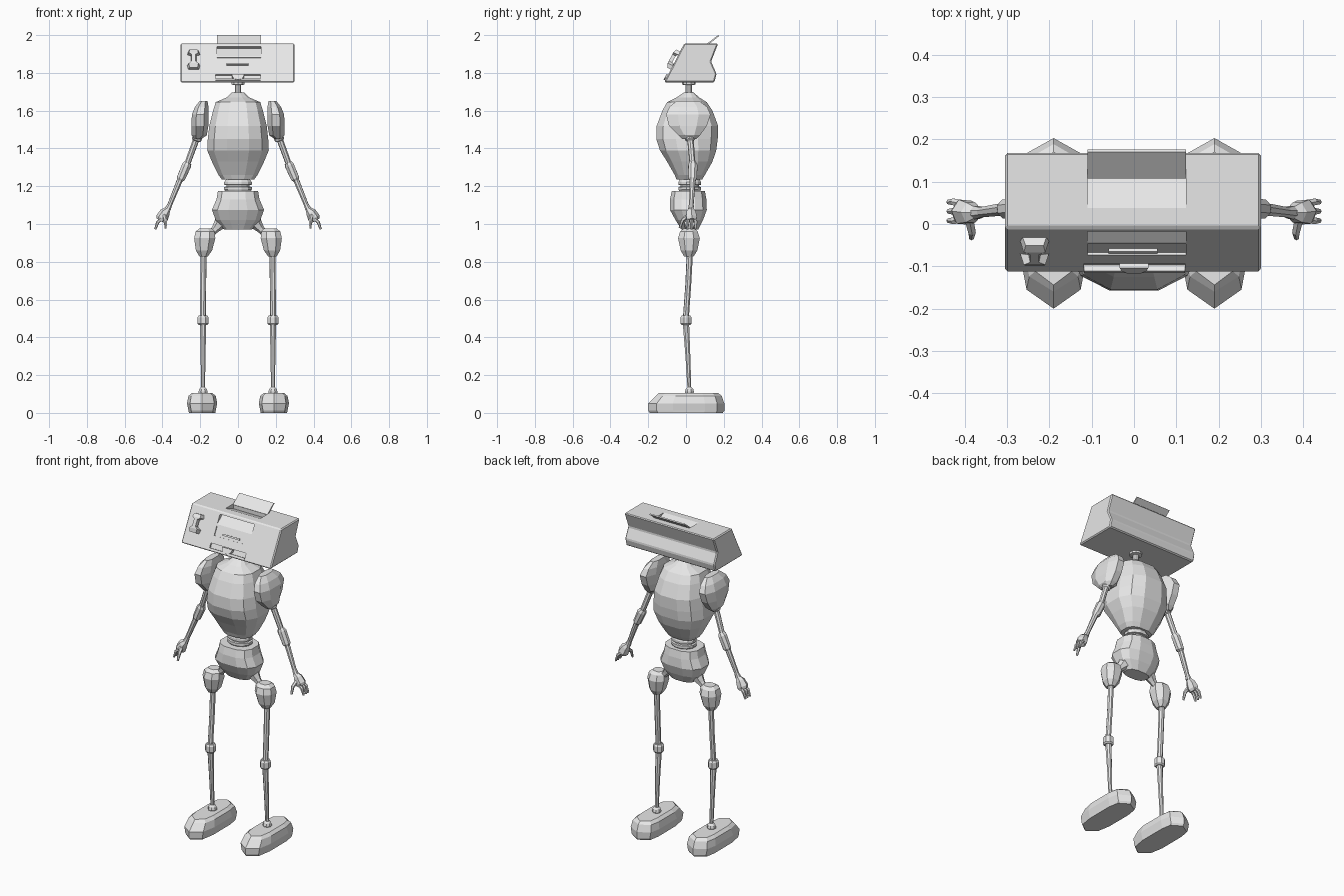
import bpy, bmesh, math
from mathutils import Vector

grey = bpy.data.materials.new("neutral_grey")
grey.diffuse_color = (0.8, 0.8, 0.8, 1)


def loft(name, rings, mirror=False, bevel=0):
    """Skin a list of equal-length rings and cap both ends."""
    bm = bmesh.new()
    vs = [[bm.verts.new(p) for p in r] for r in rings]
    n = len(vs[0])
    for a, b in zip(vs, vs[1:]):
        for i in range(n):
            j = (i + 1) % n
            bm.faces.new((a[i], a[j], b[j], b[i]))
    bm.faces.new(vs[0])
    bm.faces.new(vs[-1])
    bmesh.ops.recalc_face_normals(bm, faces=bm.faces[:])
    if bevel:
        bmesh.ops.bevel(bm, geom=bm.edges[:], offset=bevel, segments=1,
                        affect='EDGES', profile=0.5)
    me = bpy.data.meshes.new(name)
    bm.to_mesh(me)
    bm.free()
    me.materials.append(grey)
    ob = bpy.data.objects.new(name, me)
    bpy.context.collection.objects.link(ob)
    if mirror:
        ob.modifiers.new("mirror", 'MIRROR')
    return ob


def stack(name, rows, n=12, p=2.6, mirror=False):
    """Horizontal rounded rings: rows of (z, centre x, half width, y front, y back)."""
    ang = [math.tau * (i + 0.5) / n for i in range(n)]
    se = lambda v: math.copysign(abs(v) ** (2 / p), v)
    top = max(se(math.cos(a)) for a in ang)
    rings = [[Vector((cx + rx * se(math.cos(a)) / top,
                      (y0 + y1) / 2 + (y1 - y0) / 2 * se(math.sin(a)) / top, z))
              for a in ang] for z, cx, rx, y0, y1 in rows]
    return loft(name, rings, mirror)


def limb(name, rows, n=8, mirror=True):
    """Tube along points: rows of (x, y, z, radius)."""
    pts = [Vector(r[:3]) for r in rows]
    rings = []
    for i, (c, r) in enumerate(zip(pts, rows)):
        d = pts[min(i + 1, len(pts) - 1)] - pts[max(i - 1, 0)]
        q = d.to_track_quat('Z', 'Y')
        rings.append([c + q @ Vector((r[3] * math.cos(math.tau * (k + .5) / n),
                                      r[3] * math.sin(math.tau * (k + .5) / n), 0))
                      for k in range(n)])
    return loft(name, rings, mirror)


def prism(name, profile, x0, x1, bevel=0):
    """Extrude a (y, z) profile along x."""
    return loft(name, [[Vector((x, y, z)) for y, z in profile] for x in (x0, x1)],
                bevel=bevel)


def on_face(x, z, d):
    """Point on the sloping head front at height z, pushed out by d."""
    return Vector((x, -0.115 + (z - 1.75) * 0.512 - 0.89 * d, z + 0.456 * d))


def face_plate(name, x0, x1, z0, z1, d0, d1):
    return loft(name, [[on_face(x, z, d) for x, z in
                        ((x0, z0), (x1, z0), (x1, z1), (x0, z1))] for d in (d0, d1)])


def cut(target, cutter):
    cutter.hide_render = True
    cutter.hide_viewport = True
    m = target.modifiers.new("cut", 'BOOLEAN')
    m.operation = 'DIFFERENCE'
    m.solver = 'EXACT'
    m.object = cutter


# head: wedge box with a creased back
head = prism("head_box", [(-.115, 1.75), (-.01, 1.955), (.17, 1.955), (.133, 1.86),
                          (.162, 1.795), (.15, 1.75)], -.305, .30, bevel=.006)
# recesses: front display, panel under it, top tray, mouth opening
cut(head, prism("display_cutter", [(-.049, 1.885), (.005, 1.93), (-.06, 1.96),
                                   (-.1, 1.9)], -.11, .123))
cut(head, face_plate("panel_cutter", -.11, .123, 1.832, 1.882, -.006, .03))
cut(head, prism("tray_cutter", [(.035, 1.956), (.112, 1.925), (.112, 1.99),
                                (.035, 1.99)], -.11, .123))
cut(head, face_plate("mouth_cutter", -.118, .12, 1.768, 1.792, -.01, .03))
# raised flap, slot and mouth
prism("top_flap", [(.108, 1.952), (.115, 1.947), (.176, 1.995), (.17, 2.0)], -.11, .123)
face_plate("slot_plate", -.06, .055, 1.843, 1.852, -.008, .002)
face_plate("mouth_lip", -.118, .12, 1.76, 1.768, -.004, .006)
nub = [(.034 * math.cos(math.pi * i / 6), 1.79 - .03 * math.sin(math.pi * i / 6))
       for i in range(7)]
loft("mouth_nub", [[on_face(x, z, d) for x, z in nub] for d in (-.012, .01)])
# handset hung on the front
loft("handset", [[on_face(-.235 + s * w, z, d) for s, d in
                  ((-1, d0), (1, d0), (.75, d1), (-.75, d1))]
                 for z, w, d0, d1 in ((1.818, .028, 0, .022), (1.838, .034, 0, .03),
                                      (1.85, .014, .01, .03), (1.885, .014, .01, .03),
                                      (1.895, .034, 0, .03), (1.913, .028, 0, .022))])

# neck
limb("neck", [(0, .015, 1.68, .024), (0, .015, 1.70, .018), (0, .015, 1.735, .018),
              (0, .015, 1.738, .036), (0, .015, 1.755, .036)], n=10, mirror=False)

# torso, waist and pelvis
stack("torso", [(1.235, 0, .085, -.05, .085), (1.26, 0, .104, -.06, .10),
                (1.33, 0, .138, -.10, .14), (1.39, 0, .163, -.138, .16),
                (1.45, 0, .16, -.157, .168), (1.52, 0, .152, -.155, .17),
                (1.60, 0, .132, -.125, .14), (1.645, 0, .118, -.10, .11),
                (1.67, 0, .06, -.05, .07), (1.695, 0, .034, -.012, .042)])
stack("waist_rings", [(1.165, 0, .06, -.03, .07), (1.182, 0, .073, -.04, .08),
                      (1.196, 0, .073, -.04, .08), (1.198, 0, .062, -.03, .07),
                      (1.206, 0, .062, -.03, .07), (1.208, 0, .073, -.04, .08),
                      (1.222, 0, .073, -.04, .08), (1.24, 0, .06, -.03, .07)], p=2)
stack("pelvis", [(.972, 0, .075, -.025, .065), (1.02, 0, .118, -.055, .09),
                 (1.075, 0, .138, -.085, .11), (1.13, 0, .114, -.085, .108),
                 (1.175, 0, .106, -.075, .10)])
limb("hip_spur", [(-.08, .02, 1.02, .042), (-.118, .02, .975, .022),
                  (-.15, .02, .94, .014)], n=6)

# shoulder pads
stack("shoulder_pad", [(1.45, -.212, .018, -.02, .055), (1.47, -.205, .04, -.04, .075),
                       (1.52, -.202, .045, -.09, .11), (1.58, -.20, .044, -.105, .13),
                       (1.62, -.192, .036, -.088, .112), (1.652, -.182, .02, -.05, .07)],
      n=8, p=2.3, mirror=True)

# arms
limb("upper_arm", [(-.212, .02, 1.47, .026), (-.22, .022, 1.445, .026),
                   (-.224, .024, 1.44, .017), (-.266, .034, 1.325, .016)])
limb("forearm", [(-.264, .034, 1.325, .019), (-.272, .036, 1.31, .026),
                 (-.303, .036, 1.24, .024), (-.309, .035, 1.23, .016),
                 (-.36, .028, 1.105, .013), (-.372, .027, 1.078, .017)])

# hands
limb("palm", [(-.37, .027, 1.08, .014), (-.386, .027, 1.062, .027),
              (-.402, .028, 1.032, .033), (-.41, .029, 1.018, .026)], n=6)
for i, y in enumerate((.008, .03, .052)):
    limb(f"finger_{i + 1}", [(-.403, .03 + (y - .03) * .8, 1.03, .010),
                             (-.425, y, 1.01, .009), (-.438, y, .972, .006)], n=6)
limb("thumb", [(-.39, .012, 1.045, .012), (-.383, -.018, 1.02, .010),
               (-.384, -.033, .978, .006)], n=6)

# legs
stack("hip_joint", [(.828, -.182, .022, -.01, .04), (.86, -.18, .043, -.028, .06),
                    (.925, -.176, .056, -.042, .073), (.96, -.174, .05, -.032, .062),
                    (.976, -.172, .032, -.012, .045)], n=8, p=2.2, mirror=True)
limb("thigh", [(-.183, .02, .84, .017), (-.184, .012, .68, .016),
               (-.186, 0, .51, .016)])
limb("knee", [(-.185, 0, .464, .024), (-.185, 0, .472, .031), (-.185, 0, .506, .031),
              (-.185, 0, .516, .024)])
limb("shin", [(-.185, 0, .47, .018), (-.185, .01, .3, .014), (-.185, .018, .125, .011)])
limb("ankle", [(-.185, .018, .095, .022), (-.185, .018, .112, .026),
               (-.185, .018, .126, .022), (-.185, .018, .136, .012)])

# feet: pointed octagon layers
plan = [(0, -.2), (.8, -.155), (1, -.07), (1, .10), (.85, .165),
        (0, .203), (-.85, .165), (-1, .10), (-1, -.07), (-.8, -.155)]
loft("foot", [[Vector((-.19 + w * x, y * (ky if y < 0 else kb), z)) for x, y in plan]
              for z, w, ky, kb in ((0, .07, .96, .96), (.012, .072, 1, 1),
                                   (.05, .08, 1, 1), (.09, .072, .8, .93),
                                   (.105, .054, .72, .84))], mirror=True)
